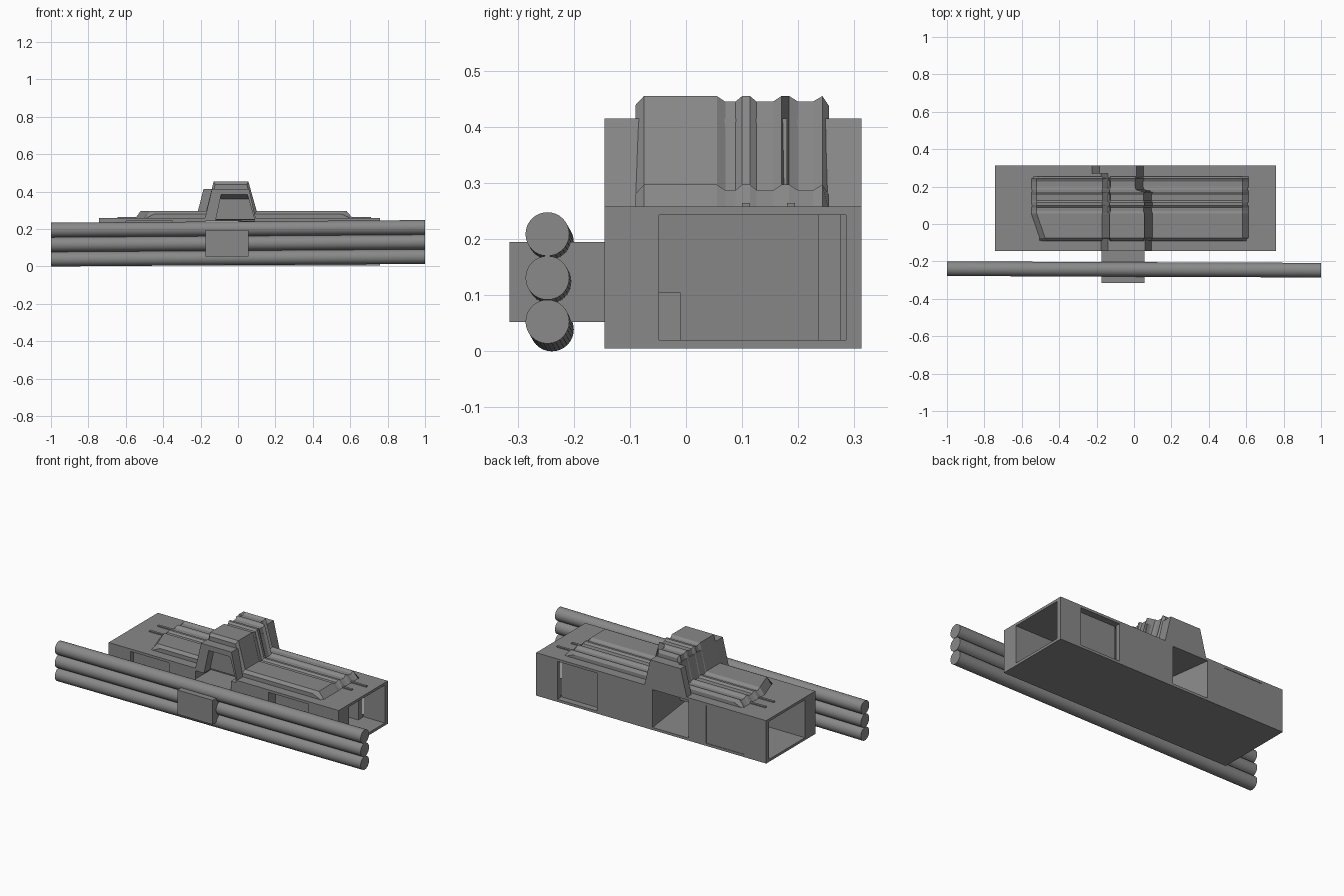
import bpy, bmesh, math
from mathutils import Vector

if "Cube" in bpy.data.objects:
    bpy.data.objects.remove(bpy.data.objects["Cube"])

grey = bpy.data.materials.new("mid grey")
grey.diffuse_color = (0.25, 0.25, 0.25, 1)
grey.use_nodes = True
grey.node_tree.nodes["Principled BSDF"].inputs["Base Color"].default_value = grey.diffuse_color


def finish(name, bm):
    bmesh.ops.recalc_face_normals(bm, faces=bm.faces)
    me = bpy.data.meshes.new(name)
    bm.to_mesh(me)
    bm.free()
    me.materials.append(grey)
    ob = bpy.data.objects.new(name, me)
    bpy.context.collection.objects.link(ob)
    return ob


def hull(name, pts):
    bm = bmesh.new()
    for p in pts:
        bm.verts.new(p)
    bmesh.ops.convex_hull(bm, input=bm.verts)
    bmesh.ops.dissolve_limit(bm, angle_limit=0.01, verts=bm.verts, edges=bm.edges)
    return finish(name, bm)


def box(name, x0, x1, y0, y1, z0, z1):
    return hull(name, [(x, y, z) for x in (x0, x1) for y in (y0, y1) for z in (z0, z1)])


def prism(name, prof, y0, y1):
    return hull(name, [(x, y, z) for x, z in prof for y in (y0, y1)])


L, R, F, B = -0.742, 0.758, -0.145, 0.313
ZB, Z0, Z1, ZT = 0.005, 0.020, 0.243, 0.258

# Floor and deck slabs; deck is open under the front of the arch
box("floor_slab", L, R, F, B, ZB, Z0)
box("deck_left", L, -0.12, F, B, Z1, ZT)
box("deck_right", 0.09, R, F, B, Z1, ZT)
box("deck_back_middle", -0.12, 0.09, 0.17, B, Z1, ZT)

# Thick front walls with shallow recessed panels, either side of the passage
for i, (x0, x1, y) in enumerate([(L, -0.6, F), (-0.6, -0.35, -0.115), (-0.35, -0.175, F),
                                 (0.055, 0.3, F), (0.3, 0.56, -0.08), (0.56, R, F)]):
    box(f"front_wall_{i}", x0, x1, y, -0.048, Z0, Z1)

# Back walls with one recessed panel
for i, (x0, x1, y0, y1) in enumerate([(L, -0.6, 0.285, B), (-0.6, -0.35, 0.285, 0.310),
                                      (-0.35, -0.235, 0.285, B), (0.0, 0.36, 0.285, B),
                                      (0.36, 0.62, 0.235, 0.275), (0.62, R, 0.285, B)]):
    box(f"back_wall_{i}", x0, x1, y0, y1, Z0, Z1)
box("inner_box_front", 0.3, 0.56, -0.048, -0.01, Z0, 0.105)
box("inner_box_back", -0.6, -0.45, 0.235, 0.285, Z0, 0.165)

# Partitions closing the ends off from the crossing passage
for n, xf, xb, t in (("left", -0.175, -0.235, -0.02), ("right", 0.055, 0.0, 0.02)):
    hull(f"partition_{n}", [(x + d, y, z) for x, y in ((xf, F + .02), (xb, B - .005))
                            for d in (0, t) for z in (Z0, Z1)])

# Arch: two legs, a roof whose underside slopes down to the back, stepped rear
zb, zr, zt = Z1, 0.385, 0.415
prism("arch_left_leg", [(-.18, zb), (-.12, zb), (-.09, zr), (-.09, zt), (-.139, zt)], F, 0.18)
prism("arch_right_leg", [(.098, zb), (.09, zb), (.05, zr), (.05, zt), (.059, zt)], F, 0.18)
hull("arch_roof", [(x, y, zt) for x in (-.09, .05) for y in (F, .18)]
     + [(-.09, F, zr), (.05, F, zr), (-.12, .18, zb), (.09, .18, zb)])
prism("arch_middle", [(-.18, zb), (.055, zb), (.014, zt), (-.139, zt)], 0.18, 0.27)
prism("arch_back", [(-.228, zb), (.055, zb), (.014, zt), (-.184, zt)], 0.27, B)

# Ribbed cover draped along x over the deck and arch
ribs = [(-.09, -.016), (-.075, 0), (.055, 0), (.07, -.01), (.088, -.01), (.1, 0), (.114, 0),
        (.126, -.01), (.155, -.01), (.17, 0), (.184, 0), (.2, -.01), (.226, -.01), (.243, 0),
        (.255, -.018)]
bm = bmesh.new()
rows = []
for i, (y, d) in enumerate(ribs):
    s = -0.045 if y > 0.18 else 0
    c = 0.03 if i in (0, len(ribs) - 1) else 0
    xl = -0.51 if y < -0.05 else -0.555
    path = [(xl, .25), (xl + .035 + c, .297 + d), (-.17 - d * .7, .297 + d), (-.13 - d * .5, .455 + d),
            (.055 + s + d * .5, .455 + d), (.1 + s + d * .7, .297 + d),
            (.58 - c, .297 + d), (.62, .25)]
    rows.append([bm.verts.new((x, y, z)) for x, z in path])
for a, b in zip(rows, rows[1:]):
    for j in range(len(a) - 1):
        bm.faces.new((a[j], a[j + 1], b[j + 1], b[j]))
# skirts down to the deck on both long sides
for row in (rows[0], rows[-1]):
    low = [bm.verts.new((v.co.x, v.co.y, 0.25)) for v in row]
    for j in range(len(row) - 1):
        bm.faces.new((row[j], row[j + 1], low[j + 1], low[j]))
bmesh.ops.remove_doubles(bm, verts=bm.verts, dist=1e-5)
finish("ribbed_cover", bm)

# Thin strips running out past the cover ends
for i, y in enumerate((.09, .17)):
    box(f"strip_left_{i}", -.645, -.5, y, y + .014, .256, .264)
    box(f"strip_right_{i}", .55, .67 + .04 * i, y + .01, y + .024, .256, .264)

# Bracket and the three slightly tilted pipes it carries
box("pipe_bracket", -0.175, 0.055, -0.315, 0.0, 0.052, 0.195)
for i in range(3):
    a = Vector((-1, -0.239, 0.039 + 0.078 * i))
    b = Vector((1, -0.247, 0.053 + 0.078 * i))
    bpy.ops.mesh.primitive_cylinder_add(vertices=32, radius=0.039, depth=(b - a).length,
                                        location=(a + b) / 2)
    ob = bpy.context.object
    ob.name = f"pipe_{i}"
    ob.rotation_euler = (b - a).to_track_quat('Z', 'Y').to_euler()
    ob.data.materials.append(grey)
    bpy.ops.object.shade_smooth_by_angle(angle=math.radians(30))
